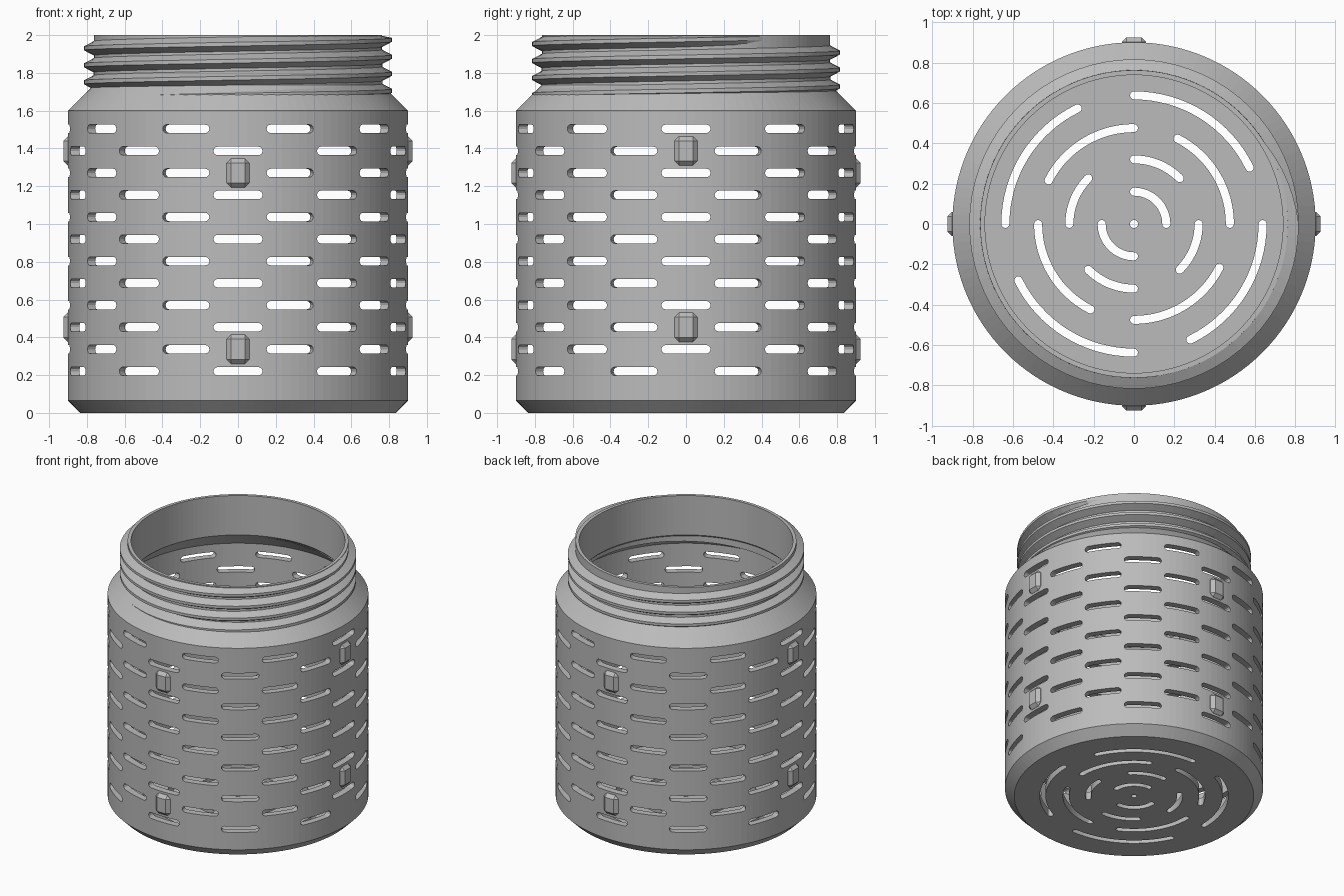
import bpy, bmesh, math
from mathutils import Matrix, Vector

if "Cube" in bpy.data.objects:
    bpy.data.objects.remove(bpy.data.objects["Cube"])

SIDES = 120
grey = bpy.data.materials.new("plain_grey")
grey.use_nodes = True
grey.diffuse_color = (0.5, 0.5, 0.5, 1)
grey.node_tree.nodes["Principled BSDF"].inputs["Base Color"].default_value = (0.5, 0.5, 0.5, 1)


def make_object(name, bm):
    bmesh.ops.recalc_face_normals(bm, faces=bm.faces)
    mesh = bpy.data.meshes.new(name)
    bm.to_mesh(mesh)
    bm.free()
    mesh.materials.append(grey)
    obj = bpy.data.objects.new(name, mesh)
    bpy.context.collection.objects.link(obj)
    return obj


def loft(bm, rings):
    """Join closed rings of points into one capped solid."""
    loops = [[bm.verts.new(p) for p in ring] for ring in rings]
    n = len(loops[0])
    for a, b in zip(loops, loops[1:]):
        for i in range(n):
            j = (i + 1) % n
            bm.faces.new((a[i], a[j], b[j], b[i]))
    bm.faces.new(loops[0])
    bm.faces.new(loops[-1])


def polar(r, angle, z=0.0):
    return Vector((r * math.cos(angle), r * math.sin(angle), z))


# Jar shell: outer wall, neck, inner wall and floor as one revolved profile
profile = [(0, 0), (0.835, 0), (0.9, 0.065), (0.9, 1.6), (0.765, 1.735), (0.762, 2),
           (0.738, 2), (0.738, 1.7), (0.85, 1.585), (0.85, 0.06), (0, 0.06)]
bm = bmesh.new()
verts = [bm.verts.new((r, 0, z)) for r, z in profile]
edges = [bm.edges.new(pair) for pair in zip(verts, verts[1:])]
bmesh.ops.spin(bm, geom=verts + edges, axis=(0, 0, 1), cent=(0, 0, 0),
               angle=math.tau, steps=SIDES, use_merge=False)
bmesh.ops.remove_doubles(bm, verts=bm.verts, dist=0.0005)
jar = make_object("jar_shell", bm)

# Wall slots: twelve staggered rows of ten rounded cutters
bm = bmesh.new()
half_length, radius = 0.13, 0.0225
outline = []
for side, start in ((1, -90), (-1, 90)):
    for k in range(7):
        a = math.radians(start + k * 30)
        outline.append((side * (half_length - radius) + radius * math.cos(a),
                        radius * math.sin(a)))
for row in range(12):
    z = 0.22 + row * 0.1167
    for k in range(10):
        turn = Matrix.Rotation(math.radians(k * 36 + (row % 2) * 18), 4, 'Z')
        loft(bm, [[turn @ Vector((u, -depth, z + v)) for u, v in outline]
                  for depth in (0.78, 1.0)])

# Floor slots: curved rounded cutters in four rings, four-fold or two-fold
for ring_radius, first, last, count in ((0.16, 0, 90, 2), (0.32, 45, 90, 4),
                                       (0.475, 0, 63, 4), (0.637, 26, 90, 4)):
    for k in range(count):
        a0, a1 = (math.radians(v + k * 360 / count) for v in (first, last))
        arc = [a0 + (a1 - a0) * i / 16 for i in range(17)]
        half = 0.02
        points = [polar(ring_radius + half, a) for a in arc]
        for i in range(1, 6):
            t = math.pi * i / 6
            points.append(polar(ring_radius, a1) + polar(half, a1 + t))
        points += [polar(ring_radius - half, a) for a in reversed(arc)]
        for i in range(1, 6):
            t = math.pi * (1 + i / 6)
            points.append(polar(ring_radius, a0) + polar(half, a0 + t))
        loft(bm, [[p + Vector((0, 0, z)) for p in points] for z in (-0.1, 0.14)])
loft(bm, [[polar(0.02, math.tau * i / 16, z) for i in range(16)] for z in (-0.1, 0.14)])
cutter = make_object("slot_cutter", bm)
cutter.hide_render = True

cut = jar.modifiers.new("slots", 'BOOLEAN')
cut.operation = 'DIFFERENCE'
cut.solver = 'EXACT'
cut.object = cutter
graph = bpy.context.evaluated_depsgraph_get()
cut_mesh = bpy.data.meshes.new_from_object(jar.evaluated_get(graph))
jar.modifiers.clear()
jar.data = cut_mesh
bpy.data.objects.remove(cutter)

# Screw thread: wedge section swept up the neck, fading at both ends
bm = bmesh.new()
rings = []
START, END, FADE, PITCH = -155, 1115, 35, 0.09
for angle in range(START, END + 1, 5):
    fade = min(1, (angle - START) / FADE, (END - angle) / FADE)
    crest = 0.757 + 0.059 * max(fade, 0.02)
    z = 1.705 + PITCH * angle / 360
    section = [(0.75, -0.045), (crest, -0.01), (crest, 0.01), (0.75, 0.045)]
    rings.append([polar(r, math.radians(angle), min(z + dz, 1.999 + 0.0002 * i))
                  for i, (r, dz) in enumerate(section)])
loft(bm, rings)
make_object("screw_thread", bm)

# Grip nubs: bevelled blocks, two on each of the four sides
for name, quarter in (("front", 0), ("left", 1), ("back", 2), ("right", 3)):
    for level, row in (("lower", 1), ("upper", 9)):
        bm = bmesh.new()
        z = 0.22 + (row + quarter % 2) * 0.1167
        bmesh.ops.create_cube(bm, size=1)
        bmesh.ops.scale(bm, vec=(0.12, 0.075, 0.155), verts=bm.verts)
        bmesh.ops.bevel(bm, geom=bm.edges[:], offset=0.024, segments=1, affect='EDGES')
        bmesh.ops.translate(bm, vec=(0, -0.8875, z), verts=bm.verts)
        bmesh.ops.rotate(bm, cent=(0, 0, 0), verts=bm.verts,
                         matrix=Matrix.Rotation(quarter * math.pi / 2, 3, 'Z'))
        make_object(f"{name}_{level}_nub", bm)
